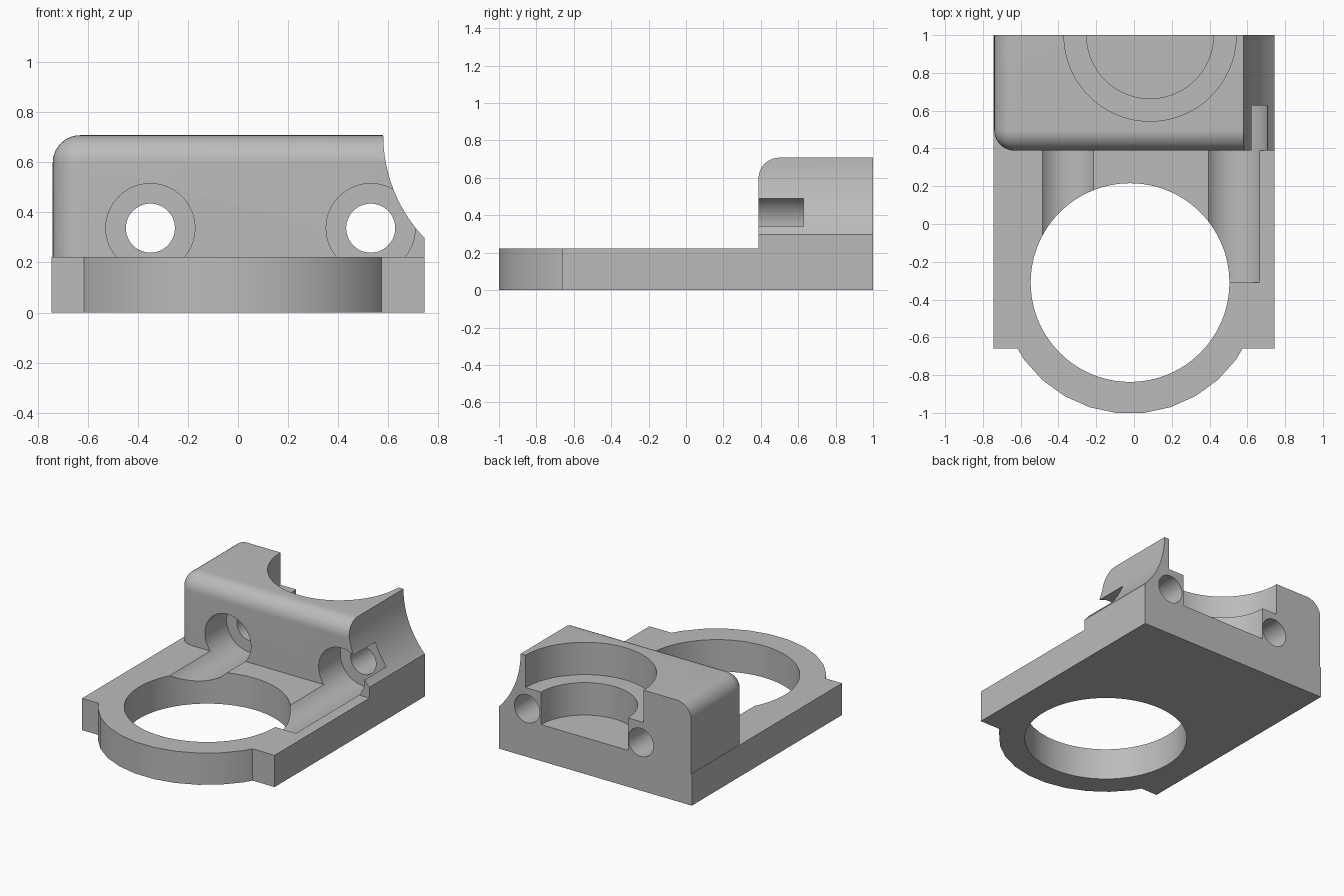
import bpy, bmesh, math
from mathutils import Matrix

cube = bpy.data.objects.get("Cube")
if cube:
    bpy.data.objects.remove(cube)

grey = bpy.data.materials.new("matte_grey")
grey.use_nodes = True
grey.diffuse_color = (0.5, 0.5, 0.5, 1)
grey.node_tree.nodes["Principled BSDF"].inputs["Base Color"].default_value = (0.5, 0.5, 0.5, 1)


def finish(name, bm):
    bmesh.ops.recalc_face_normals(bm, faces=bm.faces)
    mesh = bpy.data.meshes.new(name)
    bm.to_mesh(mesh)
    bm.free()
    mesh.materials.append(grey)
    obj = bpy.data.objects.new(name, mesh)
    bpy.context.collection.objects.link(obj)
    return obj


def box_mesh(low, high):
    bm = bmesh.new()
    bmesh.ops.create_cube(bm, size=1)
    for v in bm.verts:
        for i in range(3):
            v.co[i] = high[i] if v.co[i] > 0 else low[i]
    return bm


def cylinder(name, axis, a, b, radius, start, end, sides=64):
    """Cylinder along 'y' (centre x, z) or 'z' (centre x, y)."""
    bm = bmesh.new()
    ring = []
    for i in range(sides):
        t = 2 * math.pi * i / sides
        u, w = a + radius * math.cos(t), b + radius * math.sin(t)
        ring.append(bm.verts.new((u, w, start) if axis == 'z' else (u, start, w)))
    face = bm.faces.new(ring)
    grown = bmesh.ops.extrude_face_region(bm, geom=[face])["geom"]
    shift = (0, 0, end - start) if axis == 'z' else (0, end - start, 0)
    bmesh.ops.translate(bm, vec=shift, verts=[g for g in grown if isinstance(g, bmesh.types.BMVert)])
    return finish(name, bm)


def combine(target, tool, operation):
    mod = target.modifiers.new(tool.name, 'BOOLEAN')
    mod.operation, mod.solver, mod.object = operation, 'EXACT', tool
    bpy.context.view_layer.objects.active = target
    bpy.ops.object.modifier_apply(modifier=mod.name)
    bpy.data.objects.remove(tool)


# Base plate with a round clamp end
HALF, TOP, PLATE, FRONT = 0.745, 0.708, 0.222, 0.388
RING_X, RING_Y = -0.021, -0.31
body = finish("mount_bracket", box_mesh((-HALF, -0.66, 0), (HALF, 1, PLATE)))
combine(body, cylinder("ring_end", 'z', RING_X, RING_Y, 0.694, 0, PLATE, 30), 'UNION')

# Raised block, rounded on the three edges meeting at one top corner
bm = box_mesh((-0.74, FRONT, 0.1), (HALF, 1, TOP))
corner = min(bm.verts, key=lambda v: v.co.x + v.co.y - v.co.z)
bmesh.ops.bevel(bm, geom=list(corner.link_edges), offset=0.11, segments=10,
                profile=0.5, affect='EDGES')
combine(body, finish("raised_block", bm), 'UNION')

# Ring bore, concave side and stepped pocket at the back
for tool in (
    cylinder("ring_bore", 'z', RING_X, RING_Y, 0.526, -0.1, 0.3, 96),
    cylinder("side_scoop", 'y', 1.174, TOP, 0.594, 0.3, 1.1, 128),
    cylinder("pocket_upper", 'z', 0.085, 1, 0.456, 0.482, 0.9, 96),
    cylinder("pocket_lower", 'z', 0.085, 1, 0.336, 0.255, 0.9, 96),
):
    combine(body, tool, 'DIFFERENCE')

# Two bolt holes with long screw-head channels
for x in (-0.35, 0.53):
    combine(body, cylinder("head_channel", 'y', x, 0.337, 0.178, RING_Y, 0.628), 'DIFFERENCE')
    combine(body, cylinder("bolt_hole", 'y', x, 0.337, 0.098, 0.5, 1.1, 48), 'DIFFERENCE')

# Smooth curved walls, crisp edges
bpy.ops.object.select_all(action='DESELECT')
body.select_set(True)
bpy.context.view_layer.objects.active = body
bpy.ops.object.shade_smooth_by_angle(angle=math.radians(25))
